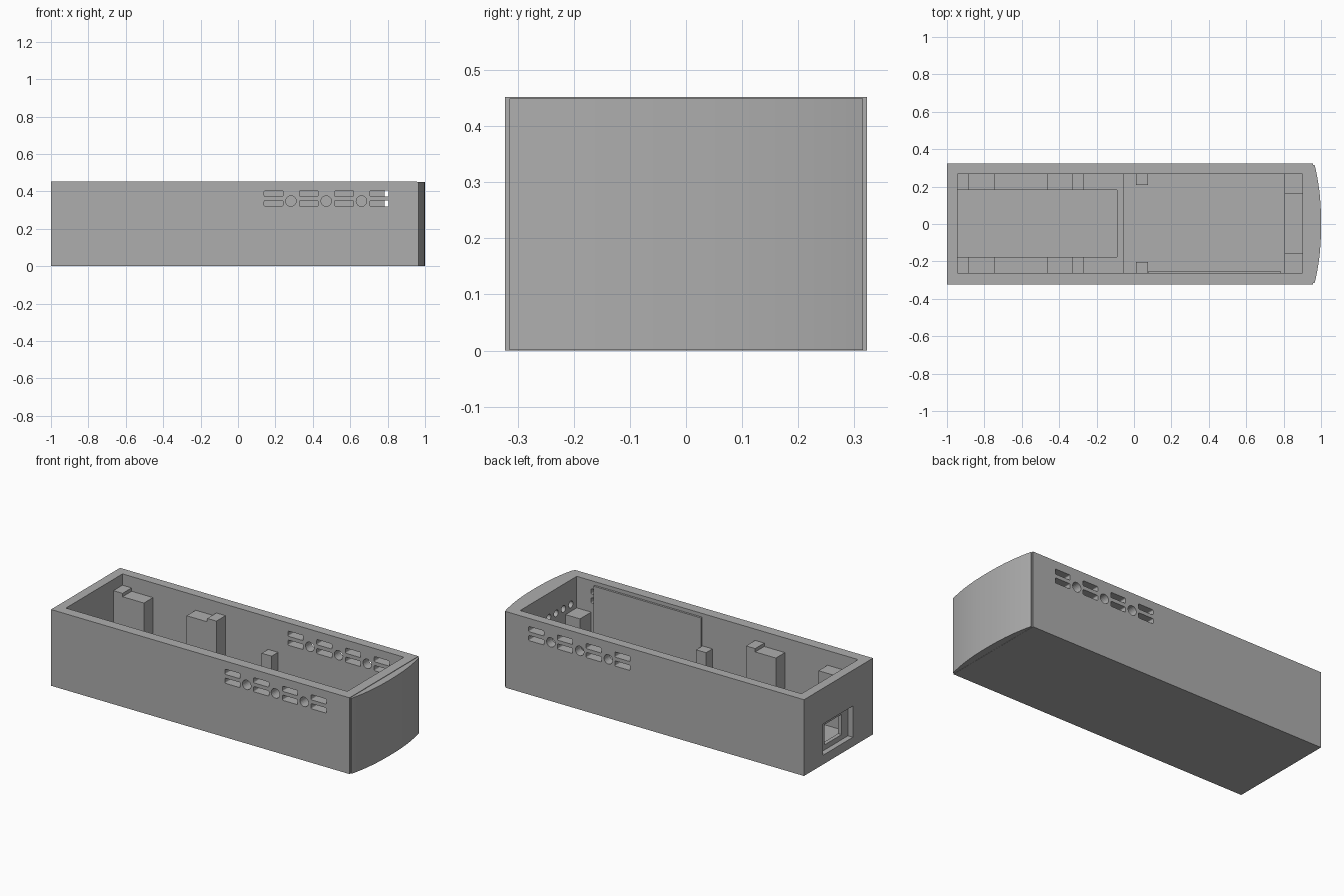
import bpy, bmesh, math
from mathutils import Matrix, Vector

if "Cube" in bpy.data.objects:
    bpy.data.objects.remove(bpy.data.objects["Cube"], do_unlink=True)

grey = bpy.data.materials.new("plain grey")
grey.use_nodes = True
COLOUR = (0.42, 0.42, 0.42, 1)
grey.diffuse_color = COLOUR
grey.node_tree.nodes["Principled BSDF"].inputs["Base Color"].default_value = COLOUR


def finish(bm, name):
    bmesh.ops.recalc_face_normals(bm, faces=bm.faces)
    mesh = bpy.data.meshes.new(name)
    bm.to_mesh(mesh)
    bm.free()
    mesh.materials.append(grey)
    obj = bpy.data.objects.new(name, mesh)
    bpy.context.scene.collection.objects.link(obj)
    return obj


def add_box(bm, x, y, z):
    """Box from (low, high) pairs."""
    size = Vector((x[1] - x[0], y[1] - y[0], z[1] - z[0]))
    mid = Vector((sum(x), sum(y), sum(z))) / 2
    made = bmesh.ops.create_cube(bm, size=1, matrix=Matrix.Translation(mid) @ Matrix.Diagonal(size).to_4x4())
    return made["verts"]


def box(name, x, y, z):
    bm = bmesh.new()
    add_box(bm, x, y, z)
    return finish(bm, name)


def add_rod(bm, centre, radius, length, axis):
    turn = Matrix.Rotation(math.pi / 2, 4, axis)
    bmesh.ops.create_cone(bm, cap_ends=True, segments=24, radius1=radius, radius2=radius,
                          depth=length, matrix=Matrix.Translation(centre) @ turn)


def cut(obj, cutter):
    """Subtract the cutter and discard it."""
    mod = obj.modifiers.new("cut", "BOOLEAN")
    mod.operation, mod.solver, mod.object = "DIFFERENCE", "EXACT", cutter
    graph = bpy.context.evaluated_depsgraph_get()
    mesh = bpy.data.meshes.new_from_object(obj.evaluated_get(graph))
    obj.modifiers.clear()
    obj.data = mesh
    bpy.data.objects.remove(cutter, do_unlink=True)


TOP, SIDE, FLOOR = 0.452, 0.323, 0.055
INNER_Y = (-0.262, 0.268)

# Open tray
tray = box("case_tray", (-1, 0.957), (-SIDE, SIDE), (0, TOP))
cut(tray, box("cavity_cutter", (-0.945, 0.9), INNER_Y, (FLOOR, 0.6)))

# Vent slots and round vents through both long walls
bm = bmesh.new()
for i in range(4):
    x = 0.14 + i * 0.1885
    for z in (0.32, 0.373):
        verts = add_box(bm, (x, x + 0.1), (-0.5, 0.5), (z, z + 0.031))
        edges = {e for v in verts for e in v.link_edges
                 if abs(e.verts[0].co.y - e.verts[1].co.y) > 0.5}
        bmesh.ops.bevel(bm, geom=list(edges), offset=0.006, segments=3, affect="EDGES", profile=0.5)
    if i < 3:
        add_rod(bm, (x + 0.143, 0, 0.348), 0.028, 1, "X")
cut(tray, finish(bm, "vent_cutter"))

# Stepped port window in the flat end
cut(tray, box("port_recess_cutter", (-1.1, -0.968), (-0.135, 0.145), (0.055, 0.24)))
cut(tray, box("port_hole_cutter", (-1.1, -0.92), (-0.075, 0.085), (0.085, 0.205)))

# Row of blind lamp holes inside the curved end
bm = bmesh.new()
for i in range(-3, 4):
    add_rod(bm, (0.895, i * 0.069, 0.306), 0.02, 0.1, "Y")
cut(tray, finish(bm, "lamp_hole_cutter"))

# Bowed end cap
bm = bmesh.new()
half, steps = 0.315, 40
outline = [(0.955, -half)]
for i in range(steps + 1):
    y = -half + 2 * half * i / steps
    outline.append((0.966 + 0.034 * (1 - (abs(y) / half) ** 2.3), y))
outline.append((0.955, half))
face = bm.faces.new([bm.verts.new((x, y, 0.001)) for x, y in outline])
grown = bmesh.ops.extrude_face_region(bm, geom=[face])["geom"]
bmesh.ops.translate(bm, vec=(0, 0, 0.448), verts=[g for g in grown if isinstance(g, bmesh.types.BMVert)])
cap = finish(bm, "curved_end_cap")
bpy.ops.object.select_all(action="DESELECT")
cap.select_set(True)
bpy.context.view_layer.objects.active = cap
bpy.ops.object.shade_smooth_by_angle(angle=math.radians(25))

# Low frame around the sunken bay
for name, side in (("front", (INNER_Y[0], -0.177)), ("back", (0.183, INNER_Y[1]))):
    box(name + "_bay_ledge", (-0.945, -0.09), side, (FLOOR, 0.1))
    # Stepped board supports: low seat with a taller stop at its outer end
    box(name + "_left_seat", (-0.885, -0.745), side, (FLOOR, 0.365))
    box(name + "_left_stop", (-0.945, -0.885), side, (FLOOR, 0.385))
    box(name + "_right_seat", (-0.465, -0.33), side, (FLOOR, 0.365))
    box(name + "_right_stop", (-0.33, -0.27), side, (FLOOR, 0.385))
box("bay_cross_ledge", (-0.09, -0.057), INNER_Y, (FLOOR, 0.1))

# Small middle posts
box("front_small_post", (0.01, 0.075), (INNER_Y[0], -0.202), (FLOOR, 0.26))
box("back_small_post", (0.01, 0.075), (0.208, INNER_Y[1]), (FLOOR, 0.26))

# Shelf with raised corners at the curved end
box("end_shelf", (0.805, 0.9), (-0.157, 0.162), (FLOOR, 0.21))
box("front_shelf_corner", (0.805, 0.9), (INNER_Y[0], -0.157), (FLOOR, 0.265))
box("back_shelf_corner", (0.805, 0.9), (0.162, INNER_Y[1]), (FLOOR, 0.265))

# Thin panel behind the front vents
box("vent_backing_panel", (0.078, 0.783), (-0.262, -0.25), (FLOOR, 0.43))
